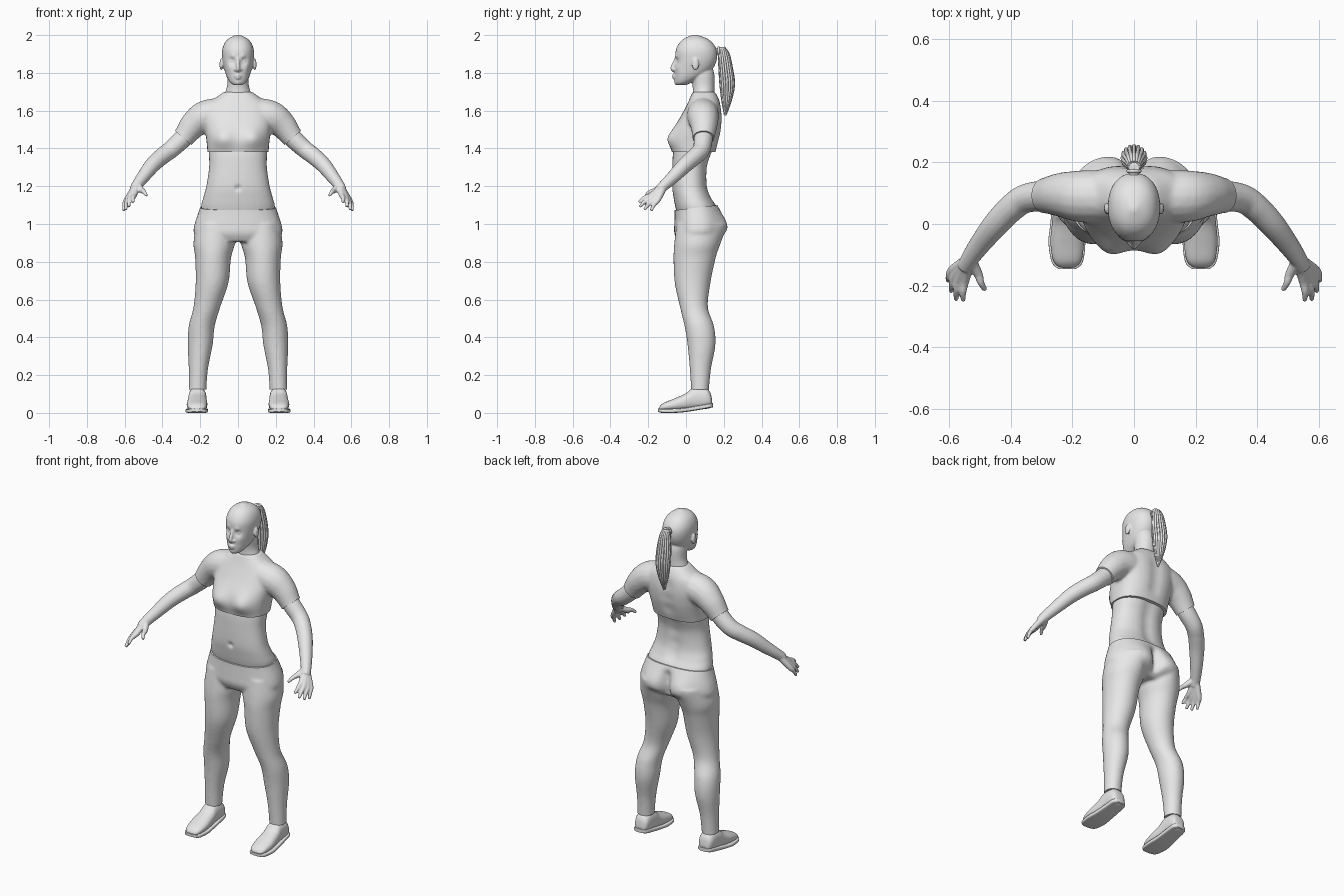
import bpy, bmesh, math, random
from mathutils import Vector

random.seed(4)
cube = bpy.data.objects.get("Cube")
if cube:
    bpy.data.objects.remove(cube)

grey = bpy.data.materials.new("plain grey")
grey.use_nodes = True
grey.diffuse_color = (0.8, 0.8, 0.8, 1)
grey.node_tree.nodes["Principled BSDF"].inputs["Base Color"].default_value = (0.8, 0.8, 0.8, 1)

SIDES = (1, -1)
SEGMENTS = 32


def smooth_rows(rows, steps=6):
    """Spline through rows of numbers."""
    out = []
    last = len(rows) - 1
    for i in range(last):
        a, b, c, d = (rows[min(max(i + k, 0), last)] for k in (-1, 0, 1, 2))
        for n in range(steps):
            t = n / steps
            out.append([q + t * (r - p) / 2 + t * t * (2 * p - 5 * q + 4 * r - s) / 2
                        + t ** 3 * (3 * q - p - 3 * r + s) / 2
                        for p, q, r, s in zip(a, b, c, d)])
    return out + [list(rows[-1])]


def skin_rings(bm, rings):
    """Bridge rings of points and cap both ends."""
    loops = [[bm.verts.new(p) for p in ring] for ring in rings]
    count = len(loops[0])
    for low, high in zip(loops, loops[1:]):
        for i in range(count):
            j = (i + 1) % count
            bm.faces.new((low[i], low[j], high[j], high[i]))
    bm.faces.new(loops[0])
    bm.faces.new(loops[-1])


def stack(bm, rows, side=1, power=2.0, along_y=False):
    """Rows of (position, centre x, half width, low, high) lofted along z or y."""
    rings = []
    for pos, x, half, low, high in smooth_rows(rows):
        ring = []
        for i in range(SEGMENTS):
            a = math.tau * i / SEGMENTS
            c, s = (math.copysign(abs(f) ** (2 / power), f) for f in (math.cos(a), math.sin(a)))
            u = side * (x + max(half, 0.002) * c)
            v = (low + high) / 2 + (high - low) / 2 * s
            ring.append((u, pos, v) if along_y else (u, v, pos))
        rings.append(ring)
    skin_rings(bm, rings)


def tube(bm, rows, side=1, ref=(0, 0, 1), sides=16):
    """Rows of (x, y, z, radius) swept as a round limb."""
    rows = smooth_rows(rows)
    pts = [Vector((side * r[0], r[1], r[2])) for r in rows]
    rings = []
    for i, p in enumerate(pts):
        t = (pts[min(i + 1, len(pts) - 1)] - pts[max(i - 1, 0)]).normalized()
        u = t.cross(Vector(ref)).normalized()
        v = t.cross(u)
        r = max(rows[i][3], 0.001)
        rings.append([p + r * (u * math.cos(math.tau * k / sides) + v * math.sin(math.tau * k / sides))
                      for k in range(sides)])
    skin_rings(bm, rings)


def ball(bm, centre, size):
    made = bmesh.ops.create_uvsphere(bm, u_segments=20, v_segments=12, radius=1)
    for v in made["verts"]:
        v.co = Vector(centre) + Vector(size) * v.co


def finish(name, bm, voxel=None, smooth=4, bumps=(), cuts=()):
    """Fuse the shapes, sculpt soft bumps along y, cut clean hems and shade."""
    bmesh.ops.recalc_face_normals(bm, faces=bm.faces)
    mesh = bpy.data.meshes.new(name)
    bm.to_mesh(mesh)
    bm.free()
    obj = bpy.data.objects.new(name, mesh)
    bpy.context.collection.objects.link(obj)
    if voxel:
        fuse = obj.modifiers.new("fuse", "REMESH")
        fuse.mode = "VOXEL"
        fuse.voxel_size = voxel
        soft = obj.modifiers.new("soften", "SMOOTH")
        soft.iterations = smooth
        graph = bpy.context.evaluated_depsgraph_get()
        mesh = bpy.data.meshes.new_from_object(obj.evaluated_get(graph))
        obj.modifiers.clear()
        obj.data = mesh
    bm = bmesh.new()
    bm.from_mesh(mesh)
    for v in bm.verts:
        here = Vector((abs(v.co.x), v.co.y, v.co.z))
        v.co.y += sum(push * math.exp(-((here - Vector(c)).length / r) ** 2) for c, r, push in bumps)
    for co, no in cuts:
        geom = bm.verts[:] + bm.edges[:] + bm.faces[:]
        bmesh.ops.bisect_plane(bm, geom=geom, plane_co=co, plane_no=no, clear_outer=True)
        bmesh.ops.holes_fill(bm, edges=[e for e in bm.edges if e.is_boundary], sides=0)
    bmesh.ops.recalc_face_normals(bm, faces=bm.faces)
    bm.to_mesh(mesh)
    bm.free()
    mesh.materials.clear()
    mesh.materials.append(grey)
    mesh.shade_smooth()
    mesh.set_sharp_from_angle(angle=math.radians(50))
    return obj


# Head, neck, nose, lips and ears
bm = bmesh.new()
stack(bm, [(1.735, 0, .022, -.05, 0), (1.75, 0, .042, -.056, .03), (1.78, 0, .06, -.06, .09),
           (1.82, 0, .073, -.06, .14), (1.87, 0, .083, -.056, .163), (1.92, 0, .084, -.054, .163),
           (1.96, 0, .07, -.034, .14), (1.985, 0, .045, -.005, .105), (2.002, 0, .008, .04, .055)], power=2.2)
stack(bm, [(1.62, 0, .1, .03, .15), (1.68, 0, .075, .035, .15), (1.73, 0, .058, .035, .15),
           (1.79, 0, .056, .025, .15), (1.83, 0, .05, .03, .14)])
tube(bm, [(0, -.05, 1.885, .007), (0, -.059, 1.86, .009), (0, -.072, 1.825, .011), (0, -.06, 1.81, .01)], ref=(1, 0, 0))
for s in SIDES:
    ball(bm, (s * .013, -.06, 1.818), (.01, .011, .008))
    ball(bm, (s * .089, .05, 1.845), (.009, .019, .031))
for z, reach in ((1.786, .067), (1.773, .064)):
    tube(bm, [(-.026, -.046, 1.779, .003), (0, -reach, z, .007), (.026, -.046, 1.779, .003)])
finish("head_and_neck", bm, .005, 3, bumps=[
    ((.034, -.05, 1.863), .016, .013), ((.034, -.045, 1.863), .009, -.009),
    ((.03, -.055, 1.888), .014, -.005), ((0, -.055, 1.748), .018, -.006),
    ((.045, -.04, 1.825), .02, -.004), ((.093, .045, 1.85), .008, .006)])

# Ponytail with its strands and tie
tail = [(1.935, 0, .016, .178, .2), (1.9, 0, .025, .175, .225), (1.82, 0, .036, .178, .243),
        (1.74, 0, .036, .183, .253), (1.66, 0, .024, .192, .238), (1.575, 0, .004, .203, .212)]
bm = bmesh.new()
stack(bm, tail)
tube(bm, [(0, .13, 1.9, .02), (0, .165, 1.915, .017), (0, .195, 1.918, .016)], ref=(1, 0, 0))
for k in range(16):
    a = math.tau * k / 16
    drop = random.uniform(0, .03)
    tube(bm, [(h * math.cos(a), (lo + hi) / 2 + (hi - lo) / 2 * math.sin(a),
               z + drop * (1.935 - z), .0065 - .004 * (z < 1.6)) for z, x, h, lo, hi in tail],
         ref=(1, 0, 0), sides=8)
finish("ponytail", bm)
bm = bmesh.new()
tube(bm, [(.019 * math.cos(a), .172, 1.916 + .019 * math.sin(a), .006)
          for a in (math.tau * k / 12 for k in range(13))], ref=(0, 1, 0), sides=8)
finish("hair_tie", bm)

# Bare waist between the garments
bm = bmesh.new()
stack(bm, [(1.0, 0, .17, -.03, .15), (1.08, 0, .196, -.054, .165), (1.14, 0, .184, -.066, .135),
           (1.2, 0, .168, -.074, .115), (1.3, 0, .153, -.073, .115), (1.38, 0, .154, -.068, .14),
           (1.46, 0, .15, -.05, .16)], power=2.3)
finish("waist", bm, .008, bumps=[((0, -.07, 1.19), .014, .012)]
       + [((0, .12, z), .04, -.01) for z in (1.15, 1.22, 1.29, 1.36)])

# Cropped top with short sleeves
bm = bmesh.new()
stack(bm, [(1.33, 0, .156, -.07, .14), (1.38, 0, .162, -.074, .155), (1.44, 0, .167, -.084, .175),
           (1.5, 0, .175, -.068, .188), (1.57, 0, .18, -.028, .192), (1.63, 0, .165, .004, .184),
           (1.67, 0, .115, .022, .17), (1.7, 0, .075, .035, .153)], power=2.5)
for s in SIDES:
    tube(bm, [(.07, .09, 1.585, .085), (.17, .09, 1.57, .085), (.235, .095, 1.525, .073),
              (.29, .092, 1.455, .058), (.33, .088, 1.41, .055)], s)
finish("cropped_top", bm, .008, 8,
       bumps=[((.085, -.085, 1.455), .055, -.024)] + [((0, .185, z), .04, -.009) for z in (1.45, 1.52, 1.59)],
       cuts=[((0, 0, 1.38), (0, 0, -1))] + [((s * .29, .09, 1.455), (s * .66, 0, -.75)) for s in SIDES])

# Arms and hands
bm = bmesh.new()
wrist = (.535, -.115, 1.205, .021)
fingers = [((.55, -.183, 1.153), (.555, -.25, 1.115)), ((.568, -.18, 1.143), (.578, -.245, 1.09)),
           ((.58, -.166, 1.134), (.594, -.22, 1.075)), ((.589, -.149, 1.128), (.605, -.185, 1.07)),
           ((.508, -.16, 1.178), (.484, -.215, 1.15))]
for s in SIDES:
    tube(bm, [(.24, .095, 1.52, .045), (.29, .092, 1.455, .05), (.354, .082, 1.395, .047),
              (.4, .05, 1.36, .045), (.45, -.002, 1.315, .042), (.5, -.065, 1.252, .035),
              (.535, -.115, 1.205, .029), (.55, -.142, 1.18, .026)], s)
    for knuckle, tip in fingers:
        bend = Vector(knuckle).lerp(Vector(tip), .55) + Vector((.003, 0, .007))
        tube(bm, [wrist, (*knuckle, .0155), (*bend, .0115), (*tip, .008)], s)
finish("arms_and_hands", bm, .005, 3)

# Leggings
bm = bmesh.new()
stack(bm, [(1.15, 0, .188, -.066, .14), (1.08, 0, .204, -.06, .175), (1.0, 0, .23, -.062, .195),
           (.95, 0, .234, -.062, .19), (.905, 0, .2, -.04, .14)], power=2.3)
for s in SIDES:
    stack(bm, [(1.0, .12, .1, -.05, .185), (.9, .126, .11, -.062, .178), (.82, .132, .095, -.066, .157),
               (.69, .137, .087, -.06, .13), (.56, .165, .071, -.032, .116), (.46, .192, .069, -.008, .148),
               (.36, .2, .066, .008, .156), (.23, .21, .051, .02, .132), (.1, .215, .046, .028, .12)], s)
finish("leggings", bm, .008, 8,
       bumps=[((.1, .19, .99), .075, .03)] + [((0, .2, z), .03, -.025) for z in (.93, .97, 1.01, 1.05)],
       cuts=[((0, 0, 1.08), (0, -.12, 1)), ((0, 0, .125), (0, 0, -1))])

# Shoes with thick soles
uppers, soles = bmesh.new(), bmesh.new()
for s in SIDES:
    stack(uppers, [(-.143, .217, .024, .014, .03), (-.12, .217, .046, .01, .052), (-.06, .217, .055, .01, .077),
                   (0, .216, .051, .012, .104), (.04, .215, .048, .015, .135), (.1, .214, .046, .02, .135),
                   (.128, .213, .038, .025, .11), (.138, .213, .02, .03, .07)], s, 2.3, True)
    stack(soles, [(-.147, .217, .026, .006, .022), (-.125, .217, .05, 0, .022), (-.06, .218, .06, 0, .023),
                  (0, .217, .055, .005, .028), (.07, .215, .05, .016, .04), (.125, .214, .044, .026, .05),
                  (.143, .213, .024, .03, .052)], s, 5, True)
finish("shoe_uppers", uppers, .006, 3)
finish("shoe_soles", soles)
